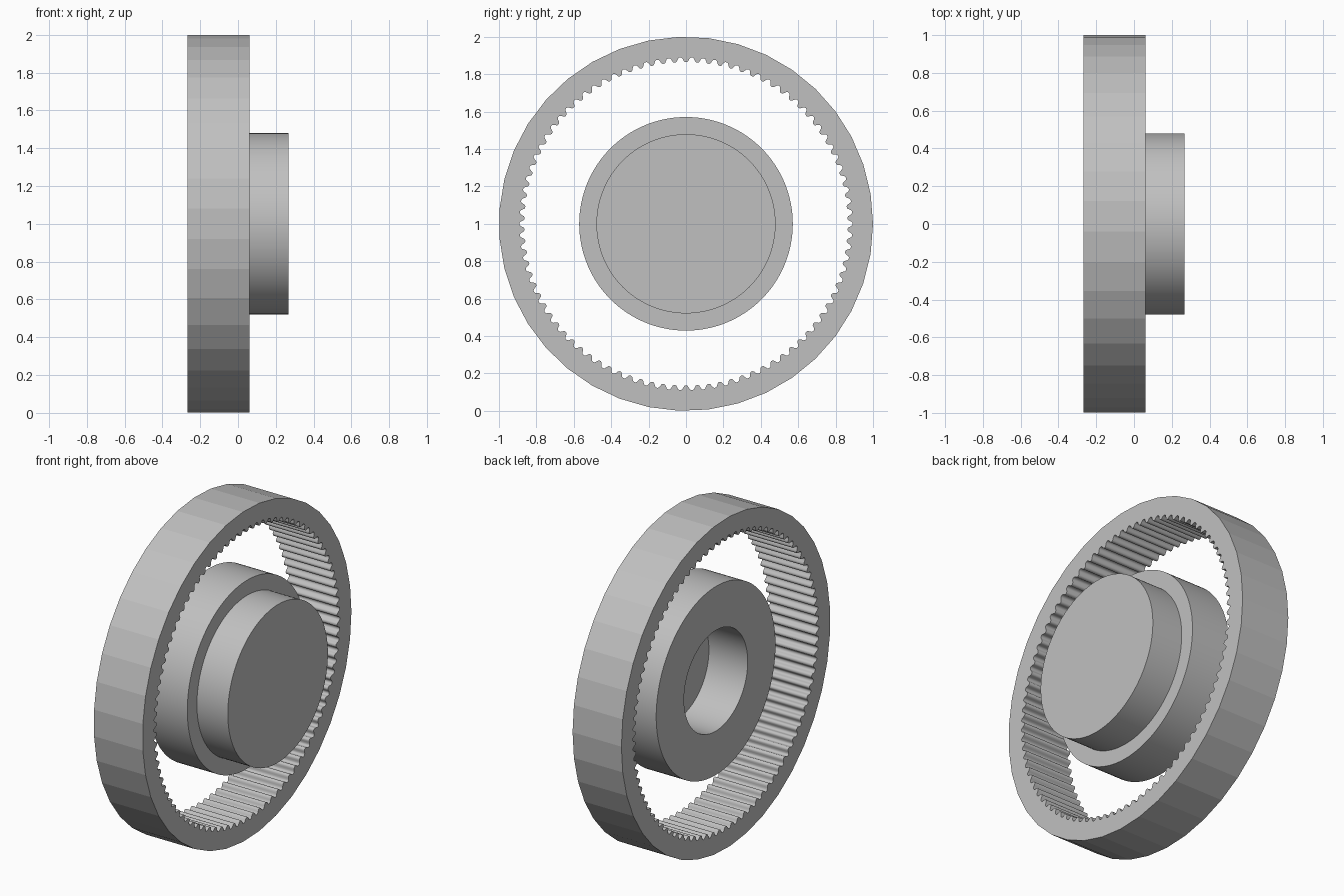
import bpy, bmesh
from math import pi, sin, cos, tanh

cube = bpy.data.objects.get("Cube")
if cube:
    bpy.data.objects.remove(cube, do_unlink=True)

grey = bpy.data.materials.new("plain grey")
grey.use_nodes = True
grey.diffuse_color = (0.53, 0.53, 0.53, 1)
grey.node_tree.nodes["Principled BSDF"].inputs["Base Color"].default_value = (0.53, 0.53, 0.53, 1)

CENTRE_Z = 1.0
RING_BACK, HUB_BACK, FACE, BOSS_END = -0.267, -0.2, 0.06, 0.267
TEETH, STEPS = 90, 12


def circle(radius, sides):
    """Outline in the y-z plane; radius may depend on the angle."""
    points = []
    for i in range(sides):
        a = 2 * pi * i / sides
        r = radius(a) if callable(radius) else radius
        points.append((r * cos(a), r * sin(a)))
    return points


def slab(name, outlines, x0, x1, smooth_angle):
    """Fill the outlines (outer first, then holes) and extrude along x."""
    bm = bmesh.new()
    edges = []
    for outline in outlines:
        vs = [bm.verts.new((x0, y, z + CENTRE_Z)) for y, z in outline]
        edges += [bm.edges.new((v, vs[i - 1])) for i, v in enumerate(vs)]
    if len(outlines) == 1:
        bm.faces.new(list(bm.verts))
    else:
        bmesh.ops.triangle_fill(bm, edges=edges, use_beauty=True, normal=(-1, 0, 0))
    new = bmesh.ops.extrude_face_region(bm, geom=bm.faces[:], use_keep_orig=True)["geom"]
    for v in new:
        if isinstance(v, bmesh.types.BMVert):
            v.co.x = x1
    bmesh.ops.recalc_face_normals(bm, faces=bm.faces[:])
    mesh = bpy.data.meshes.new(name)
    bm.to_mesh(mesh)
    bm.free()
    mesh.materials.append(grey)
    ob = bpy.data.objects.new(name, mesh)
    bpy.context.collection.objects.link(ob)
    bpy.ops.object.select_all(action='DESELECT')
    ob.select_set(True)
    bpy.context.view_layer.objects.active = ob
    if smooth_angle:
        bpy.ops.object.shade_smooth_by_angle(angle=smooth_angle)
    return ob


def tooth_radius(a):
    # rounded teeth with slightly flattened tips and roots
    return 0.877 + 0.013 * tanh(1.5 * cos(TEETH * a)) / tanh(1.5)


# Faceted outer rim with a toothed bore
ring = slab("toothed_ring", [circle(1.0, 39), circle(tooth_radius, TEETH * STEPS)],
            RING_BACK, FACE, 0)
for p in ring.data.polygons:
    y, z = p.center.y, p.center.z - CENTRE_Z
    p.use_smooth = abs(p.normal.x) < 0.5 and y * y + z * z < 0.9

# Mark the rims of the tooth walls sharp so the flat sides stay crisp
for e in ring.data.edges:
    a, b = (ring.data.vertices[i].co for i in e.vertices)
    e.use_edge_sharp = abs(a.x - b.x) < 1e-6

# Central hub with its bore, and the boss closing it
slab("hub", [circle(0.571, 128), circle(0.305, 128)], HUB_BACK, FACE, pi / 6)
slab("boss", [circle(0.479, 128)], FACE, BOSS_END, pi / 6)
